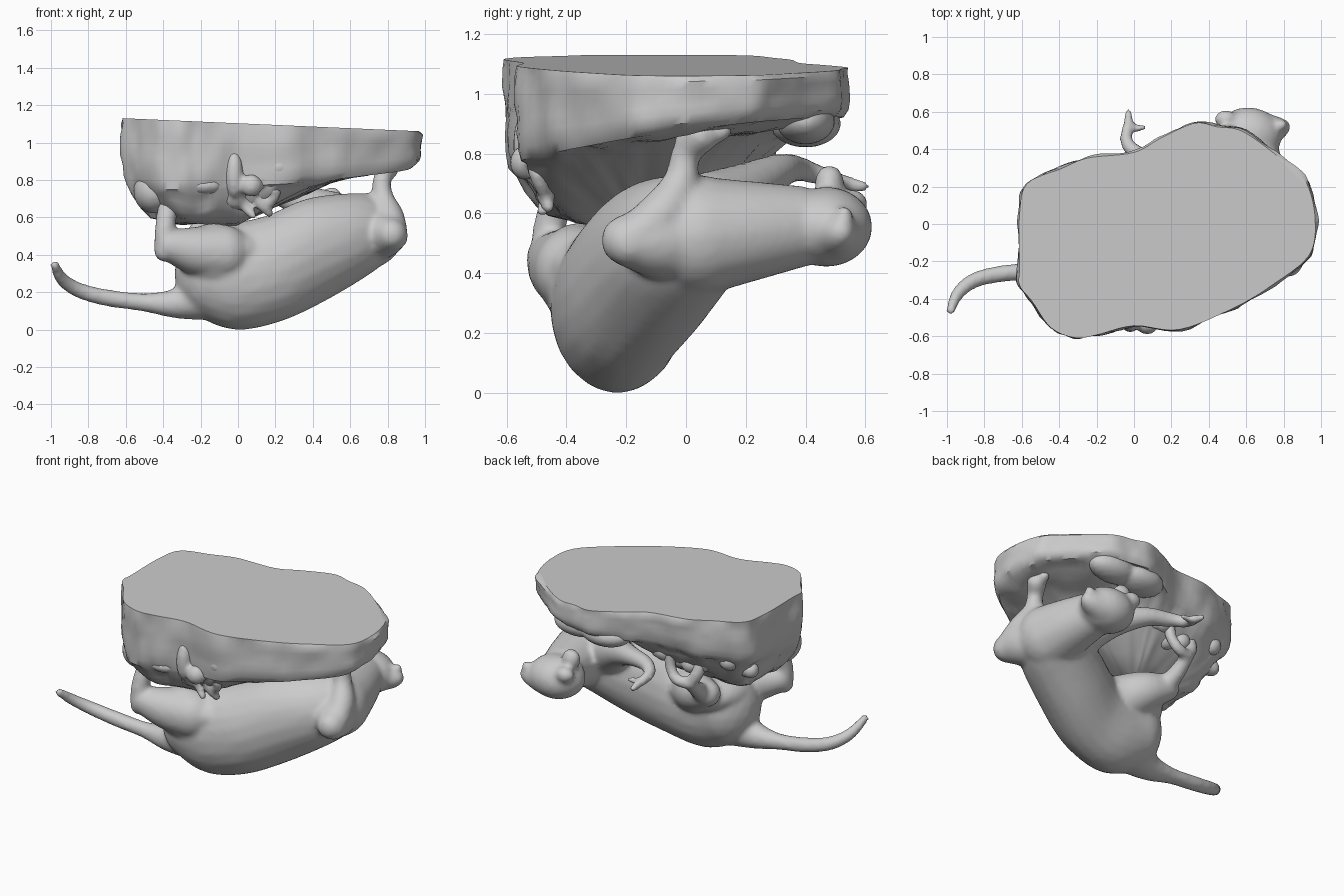
import bpy, bmesh, math, random
from mathutils import Vector, noise

if "Cube" in bpy.data.objects:
    bpy.data.objects.remove(bpy.data.objects["Cube"])

random.seed(4)

# Unit ball template, stamped into plain vertex/face lists
tmp = bmesh.new()
bmesh.ops.create_icosphere(tmp, subdivisions=3, radius=1)
tmp.verts.index_update()
BALL_V = [tuple(v.co) for v in tmp.verts]
BALL_F = [[v.index for v in f.verts] for f in tmp.faces]
tmp.free()


def spline(p0, p1, p2, p3, t):
    return 0.5 * (2 * p1 + (p2 - p0) * t + (2 * p0 - 5 * p1 + 4 * p2 - p3) * t * t
                  + (3 * p1 - p0 - 3 * p2 + p3) * t ** 3)


class Clay:
    """Heap of overlapping balls that is fused into one skin."""

    def __init__(self):
        self.v, self.f = [], []

    def ball(self, c, r):
        a, b, d = (r, r, r) if isinstance(r, (int, float)) else r
        n = len(self.v)
        self.v += [(c[0] + x * a, c[1] + y * b, c[2] + z * d) for x, y, z in BALL_V]
        self.f += [[i + n for i in f] for f in BALL_F]

    def chain(self, pts, fine=.3):
        """Smooth row of balls; each point is (x, y, z, r) or (x, y, z, rx, ry, rz)."""
        full = [Vector(p if len(p) == 6 else (*p[:3], p[3], p[3], p[3])) for p in pts]
        n = len(full)
        for i in range(n - 1):
            p0, p1, p2, p3 = full[max(i - 1, 0)], full[i], full[i + 1], full[min(i + 2, n - 1)]
            dist = (Vector(p2[:3]) - Vector(p1[:3])).length
            k = max(2, math.ceil(dist / (fine * min(p1[3], p2[3]))))
            for j in range(k + (i == n - 2)):
                q = spline(p0, p1, p2, p3, j / k)
                self.ball(q[:3], tuple(q[3:]))

    def finish(self, name, voxel, smooth):
        me = bpy.data.meshes.new(name)
        me.from_pydata(self.v, [], self.f)
        ob = bpy.data.objects.new(name, me)
        bpy.context.collection.objects.link(ob)
        rm = ob.modifiers.new("fuse", 'REMESH')
        rm.mode, rm.voxel_size, rm.use_smooth_shade = 'VOXEL', voxel, True
        sm = ob.modifiers.new("soften", 'SMOOTH')
        sm.factor, sm.iterations = 0.5, smooth


# Rock slab: lofted rings from the flat top down to an off-centre lower core
outline = [(-.62, -.23), (-.62, .05), (-.58, .22), (-.4, .3), (-.25, .36), (0, .39), (.15, .47),
           (.33, .55), (.45, .53), (.6, .5), (.83, .33), (.94, .22), (.985, .02), (.95, -.17),
           (.75, -.33), (.55, -.45), (.25, -.57), (0, -.55), (-.2, -.6), (-.32, -.615),
           (-.45, -.56), (-.55, -.42), (-.62, -.33)]
o = [Vector(p) for p in outline]
n = len(o)
dense = [spline(o[i - 1], o[i], o[(i + 1) % n], o[(i + 2) % n], j / 6)
         for i in range(n) for j in range(6)]
centre = Vector((-.1, -.14))


def top_z(p):
    return 1.103 - .044 * p.x


def rim_z(p):
    return .84 + .04 * p.x + .13 * p.y


def core_z(p):
    return min(.57 + max(0, p.x) * .42 + max(0, p.y) * .6, rim_z(p) - .02)


levels = [(.985, 'top', 0), (1, 'top', .1), (1, 'top', .25), (1, 'top', .4), (1, 'top', .55),
          (1, 'top', .7), (.99, 'top', .87), (.96, 'top', 1), (.92, 'low', .15), (.87, 'low', .4),
          (.8, 'low', .65), (.72, 'low', .85), (.6, 'low', .95), (.45, 'low', 1),
          (.3, 'low', 1), (.15, 'low', 1)]
bm = bmesh.new()
rings = []
for li, (s, kind, t) in enumerate(levels):
    ring = []
    for d in dense:
        p = centre + (d - centre) * s
        hi, lo = (top_z(p), rim_z(p)) if kind == 'top' else (rim_z(p), core_z(p))
        v = Vector((p.x, p.y, hi + (lo - hi) * t))
        if li > 0:
            amp = .02 if kind == 'top' else .04
            out = (d - centre).normalized()
            w = noise.noise(v * 6) + .5 * noise.noise(v * 14)
            v += Vector((out.x, out.y, 0)) * min(.012, w * amp - amp * .25)
            if kind == 'low':
                v.z += noise.noise(v * 6) * .03
        ring.append(bm.verts.new(v))
    rings.append(ring)
m = len(dense)
for a, b in zip(rings, rings[1:]):
    for i in range(m):
        bm.faces.new((a[i], b[i], b[(i + 1) % m], a[(i + 1) % m]))
bm.faces.new(rings[0])
bm.faces.new(rings[-1][::-1])
bmesh.ops.recalc_face_normals(bm, faces=bm.faces)
me = bpy.data.meshes.new("rock_slab")
bm.to_mesh(me)
bm.free()
slab = bpy.data.objects.new("rock_slab", me)
bpy.context.collection.objects.link(slab)
bpy.context.view_layer.objects.active = slab
slab.select_set(True)
bpy.ops.object.shade_smooth_by_angle(angle=math.radians(40))

# Knobs and ledges hanging off the rock
k = Clay()
for c, r in [((.22, -.5, .87), (.08, .07, .07)), ((-.02, -.52, .83), (.05, .06, .13)),
             ((-.18, -.52, .77), (.1, .07, .05)), ((.07, -.54, .77), (.06, .05, .06)),
             ((-.45, -.36, .74), (.11, .13, .12)), ((.3, .4, .9), (.17, .12, .08)),
             ((.5, .4, .91), (.17, .1, .08)), ((-.02, -.45, .72), (.08, .07, .08))]:
    k.ball(c, r)
k.chain([(.02, -.44, .74, .05), (.04, -.46, .66, .03), (.08, -.48, .61, .022)])
k.chain([(.1, -.45, .74, .05), (.13, -.47, .67, .035), (.17, -.46, .62, .022)])
k.chain([(.14, -.5, .78, .03), (.2, -.5, .74, .03), (.18, -.48, .68, .025)])
for i in range(14):
    x = -.53 + i * .043
    k.ball((x, .15 + .13 * (x + .55) + random.uniform(-.1, .03), .8 + random.uniform(-.06, .05)),
           random.uniform(.04, .07))
k.finish("rock_knobs", .015, 3)

# Animal hanging upside down: torso, neck and head
a = Clay()
a.chain([(-.14, -.23, .3, .2, .22, .25), (0, -.23, .285, .2, .225, .288),
         (.2, -.2, .33, .2, .225, .29), (.4, -.12, .42, .2, .23, .285),
         (.6, -.03, .495, .2, .22, .235), (.7, .04, .53, .17, .19, .2)], .12)
a.ball((-.05, -.2, .42), (.26, .27, .14))
a.chain([(.69, .04, .525, .2), (.67, .2, .54, .17), (.64, .36, .555, .14)], .15)
a.ball((.61, .47, .555), (.18, .155, .135))
a.chain([(.68, .5, .54, .1), (.76, .51, .535, .065), (.8, .52, .54, .04)])
# Ears
a.ball((.5, .48, .7), (.06, .05, .065))
a.ball((.49, .56, .63), (.06, .05, .05))
a.ball((.79, .53, .59), (.03, .03, .04))
# Near hind leg
a.ball((-.13, -.36, .4), (.18, .14, .17))
a.chain([(-.08, -.36, .41, .15), (-.22, -.4, .42, .13), (-.36, -.45, .45, .085)], .15)
a.chain([(-.39, -.46, .42, .06), (-.39, -.46, .54, .055), (-.36, -.42, .68, .055),
         (-.27, -.42, .7, .045)])
# Far hind leg with a curled foot
a.chain([(0, -.1, .42, .15), (-.08, .0, .46, .12), (-.2, .06, .5, .08)], .15)
a.chain([(-.18, .08, .5, .06), (-.2, .17, .57, .05), (-.21, .24, .64, .04),
         (-.25, .23, .72, .04), (-.25, .19, .82, .04)])
a.chain([(-.21, .25, .64, .038), (-.12, .27, .65, .035), (-.07, .26, .72, .035),
         (-.06, .25, .82, .04)])
# Near front leg
a.chain([(.7, .0, .52, .16), (.77, -.09, .51, .13), (.82, -.2, .51, .085)], .15)
a.chain([(.83, -.19, .5, .08), (.81, -.08, .6, .08), (.775, -.02, .7, .06),
         (.77, 0, .8, .05), (.8, .05, .86, .06)])
a.chain([(.78, .0, .85, .04), (.8, .12, .875, .035)])
# Far front leg reaching past the rock, with fingers
a.chain([(.5, .08, .6, .14), (.35, .2, .68, .09), (.18, .31, .74, .06), (.03, .37, .75, .045),
         (-.04, .44, .73, .035), (-.03, .54, .7, .028), (-.03, .6, .69, .02)])
a.chain([(-.02, .51, .7, .022), (.05, .515, .7, .02)])
# Tail
a.chain([(-.2, -.24, .17, .12), (-.33, -.25, .14, .08), (-.5, -.25, .145, .05),
         (-.7, -.265, .17, .046), (-.85, -.3, .21, .042), (-.94, -.37, .27, .036),
         (-.98, -.46, .345, .026)])
a.finish("animal", .015, 8)
